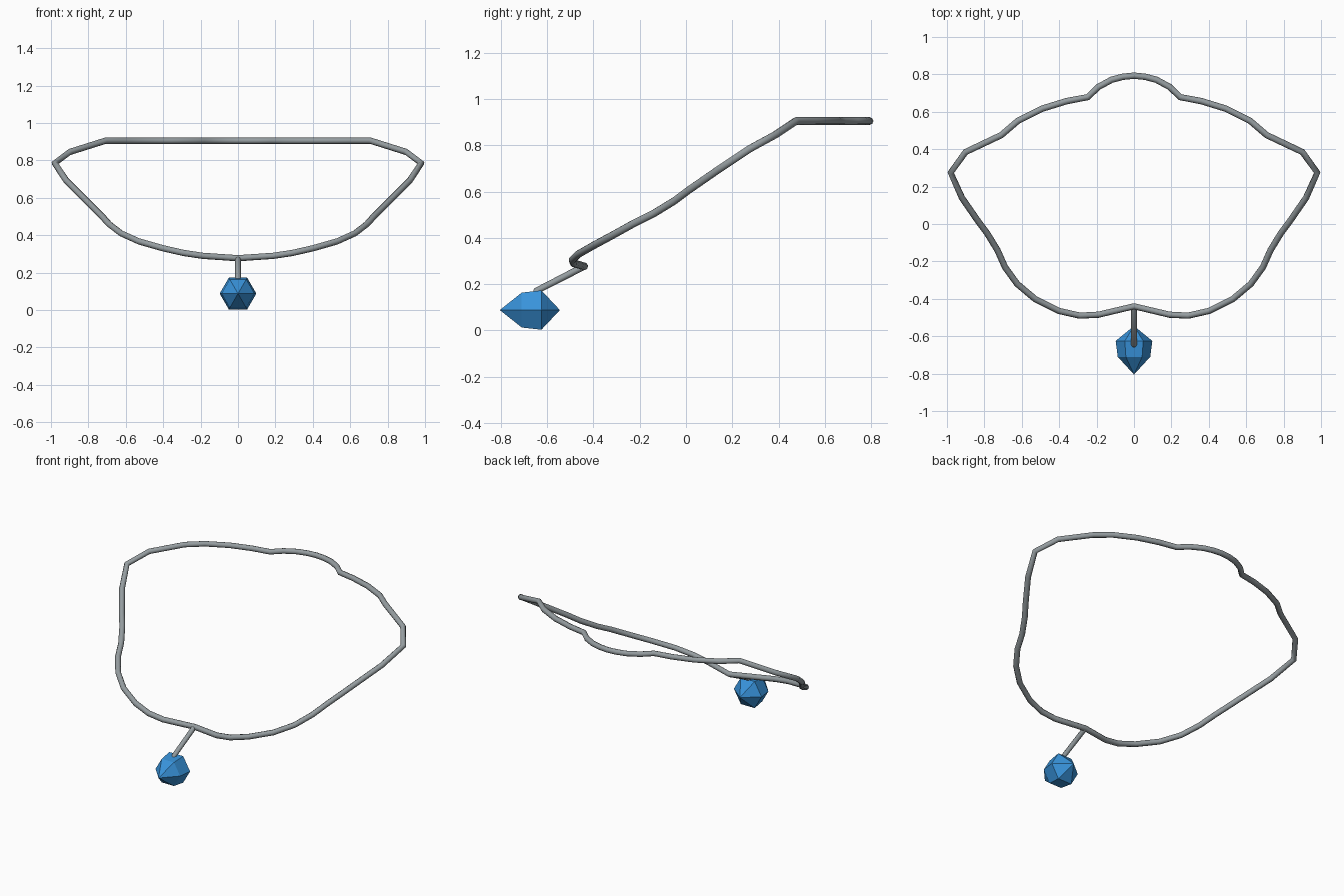
import bpy, bmesh, math

if "Cube" in bpy.data.objects:
    bpy.data.objects.remove(bpy.data.objects["Cube"])

def material(name, rgb):
    m = bpy.data.materials.new(name)
    m.diffuse_color = (*rgb, 1)
    m.use_nodes = True
    m.node_tree.nodes["Principled BSDF"].inputs["Base Color"].default_value = m.diffuse_color
    return m

SILVER = material("silver grey", (0.30, 0.335, 0.35))
BLUE = material("gem blue", (0.04, 0.29, 0.70))

def tube(name, points, radius, cyclic):
    """Round tube along a polyline, turned into a mesh."""
    cu = bpy.data.curves.new(name, 'CURVE')
    cu.dimensions = '3D'
    cu.bevel_depth = radius
    cu.bevel_resolution = 2
    cu.use_fill_caps = not cyclic
    sp = cu.splines.new('POLY')
    sp.points.add(len(points) - 1)
    for p, co in zip(sp.points, points):
        p.co = (*co, 1)
    sp.use_cyclic_u = cyclic
    ob = bpy.data.objects.new(name, cu)
    bpy.context.collection.objects.link(ob)
    bpy.ops.object.select_all(action='DESELECT')
    ob.select_set(True)
    bpy.context.view_layer.objects.active = ob
    bpy.ops.object.convert(target='MESH')
    ob = bpy.context.view_layer.objects.active
    ob.data.materials.clear()
    ob.data.materials.append(SILVER)
    bpy.ops.object.shade_smooth_by_angle(angle=math.radians(50))
    return ob

# Neck chain: right half from the nape to the front, mirrored to the left
half = [
    (0, 0.793, 0.905), (0.06, 0.787, 0.905), (0.12, 0.771, 0.905),
    (0.19, 0.733, 0.905), (0.248, 0.678, 0.905), (0.36, 0.657, 0.905),
    (0.49, 0.617, 0.905), (0.62, 0.552, 0.905), (0.71, 0.475, 0.905),
    (0.90, 0.385, 0.845), (0.98, 0.275, 0.785), (0.92, 0.14, 0.695),
    (0.83, 0.01, 0.605), (0.785, -0.05, 0.56), (0.73, -0.14, 0.505),
    (0.69, -0.23, 0.46), (0.625, -0.32, 0.41), (0.53, -0.40, 0.367),
    (0.40, -0.465, 0.33), (0.29, -0.49, 0.305), (0.19, -0.485, 0.29),
    (0, -0.44, 0.277),
]
loop = half + [(-x, y, z) for x, y, z in half[-2:0:-1]]
tube("neck_chain", loop, 0.017, True)

# Hanger from the chain down into the gem
tube("pendant_hanger", [(0, -0.44, 0.277), (0, -0.645, 0.172), (0, -0.655, 0.13)],
     0.015, False)

# Gem: two hexagonal rings between a front and a back point
bm = bmesh.new()
CZ = 0.088
front = bm.verts.new((0, -0.805, CZ))
back = bm.verts.new((0, -0.545, CZ))
rings = [[bm.verts.new((r * math.cos(i * math.pi / 3), y,
                        CZ + r * math.sin(i * math.pi / 3))) for i in range(6)]
         for y, r in ((-0.71, 0.087), (-0.625, 0.098))]
for i in range(6):
    j = (i + 1) % 6
    a, b = rings
    bm.faces.new((front, a[i], a[j]))
    bm.faces.new((a[i], b[i], b[j], a[j]))
    bm.faces.new((back, b[j], b[i]))
bmesh.ops.recalc_face_normals(bm, faces=bm.faces)
me = bpy.data.meshes.new("pendant_gem")
bm.to_mesh(me)
bm.free()
me.materials.append(BLUE)
bpy.context.collection.objects.link(bpy.data.objects.new("pendant_gem", me))
